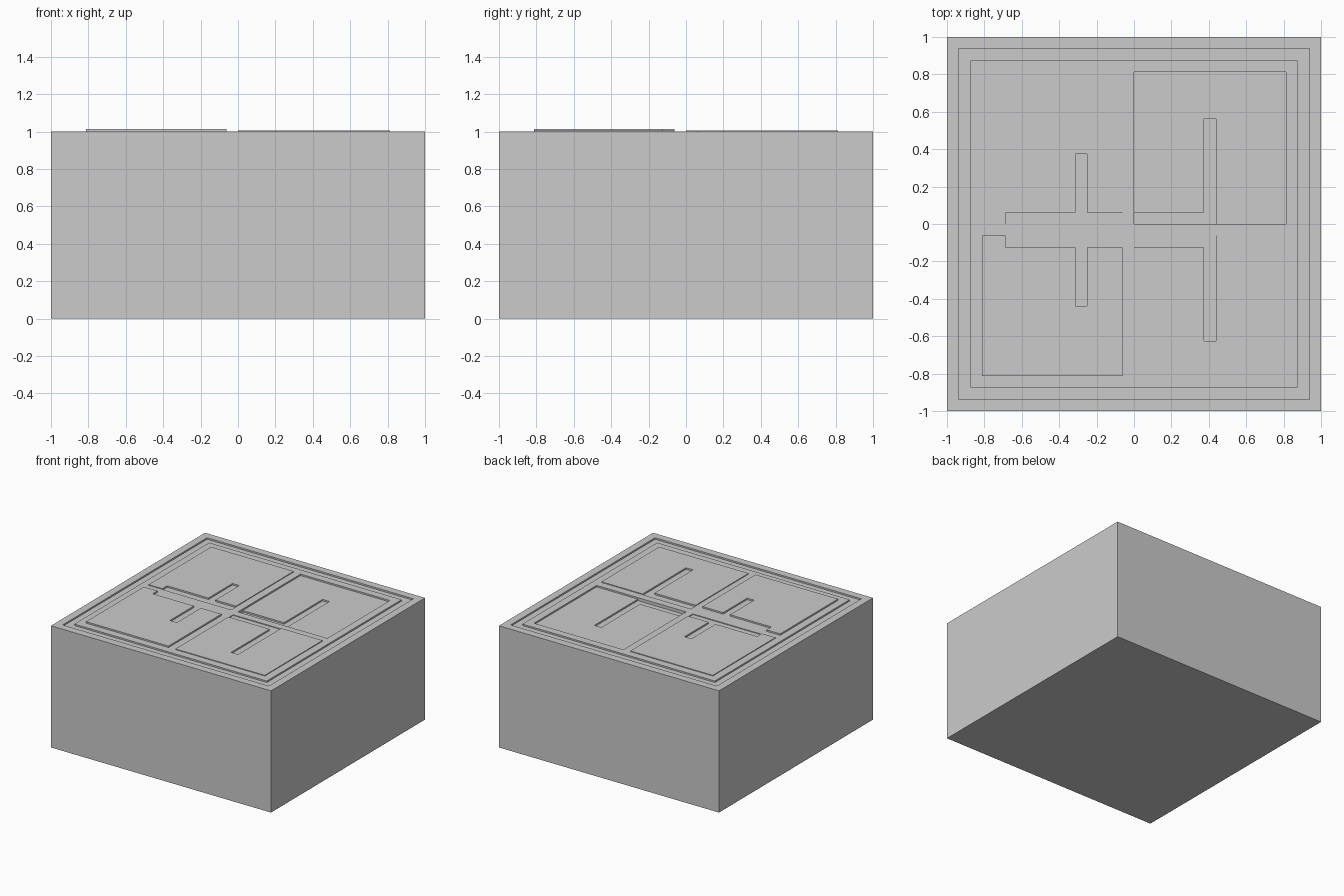
import bpy, bmesh

if "Cube" in bpy.data.objects:
    bpy.data.objects.remove(bpy.data.objects["Cube"])

STEP = 0.0063          # height of one relief level
U = 0.0625             # layout unit (1/16)


def to_object(name, bm):
    bmesh.ops.recalc_face_normals(bm, faces=bm.faces)
    mesh = bpy.data.meshes.new(name)
    bm.to_mesh(mesh)
    bm.free()
    ob = bpy.data.objects.new(name, mesh)
    bpy.context.collection.objects.link(ob)
    return ob


def prism(name, points, z0, z1):
    """Vertical prism over an outline, skipping repeated points."""
    pts = [p for i, p in enumerate(points) if p != points[i - 1]]
    bm = bmesh.new()
    face = bm.faces.new([bm.verts.new((x * U, y * U, z0)) for x, y in pts])
    out = bmesh.ops.extrude_face_region(bm, geom=[face])["geom"]
    verts = [v for v in out if isinstance(v, bmesh.types.BMVert)]
    bmesh.ops.translate(bm, verts=verts, vec=(0, 0, z1 - z0))
    return to_object(name, bm)


def carve(target, cutter):
    mod = target.modifiers.new("carve", "BOOLEAN")
    mod.operation, mod.solver, mod.object = "DIFFERENCE", "EXACT", cutter
    bpy.context.view_layer.objects.active = target
    bpy.ops.object.modifier_apply(modifier=mod.name)
    bpy.data.objects.remove(cutter)


# Block with a square groove running round the top
bm = bmesh.new()
bmesh.ops.create_cube(bm, size=2)
bmesh.ops.scale(bm, verts=bm.verts, vec=(1, 1, 0.5))
bmesh.ops.translate(bm, verts=bm.verts, vec=(0, 0, 0.5))
bm.faces.ensure_lookup_table()
top = max(bm.faces, key=lambda f: f.calc_center_median().z)
for half, z in ((0.9375, 1), (0.9375, 1 - 2 * STEP), (0.875, 1 - 2 * STEP), (0.875, 1)):
    bmesh.ops.inset_region(bm, faces=[top], thickness=0.01)
    for v in top.verts:
        v.co = (half if v.co.x > 0 else -half, half if v.co.y > 0 else -half, z)
block = to_object("block", bm)

# Quadrants, in layout units:
# name, inner x, outer x, stem near, stem far, bar end, inner y, outer y, bar y, stem end y, level
quadrants = [
    ("back_right", 0, 13, 6, 7, 7, 0, 13, 1, 9, -2),
    ("back_left", -1, -13, -4, -5, -11, 0, 13, 1, 6, 1),
    ("front_left", -1, -13, -4, -5, -11, -1, -13, -2, -7, 2),
    ("front_right", 0, 13, 6, 7, 7, -1, -13, -2, -10, 1),
]
for name, xi, xo, s0, s1, xb, yi, yo, yb, ys, level in quadrants:
    # Slot outline: a bar along the inner edge with one stem
    edge = [(xi, yb), (s0, yb), (s0, ys), (s1, ys)]
    edge += [(s1, yb), (xb, yb)] if s1 != xb else []
    edge += [(xb, yi)]
    z = 1 + level * STEP
    if level > 0:        # raised panel, notched by the slot
        prism(name + "_panel", edge + [(xo, yi), (xo, yo), (xi, yo)], 1, z)
    else:                # sunken panel
        carve(block, prism("cutter", [(xi, yi), (xo, yi), (xo, yo), (xi, yo)], z, 1.1))
    if level < 2:        # slot floor lies two levels under its panel
        carve(block, prism("cutter", [(xi, yi)] + edge, z - 2 * STEP, 1.1))
